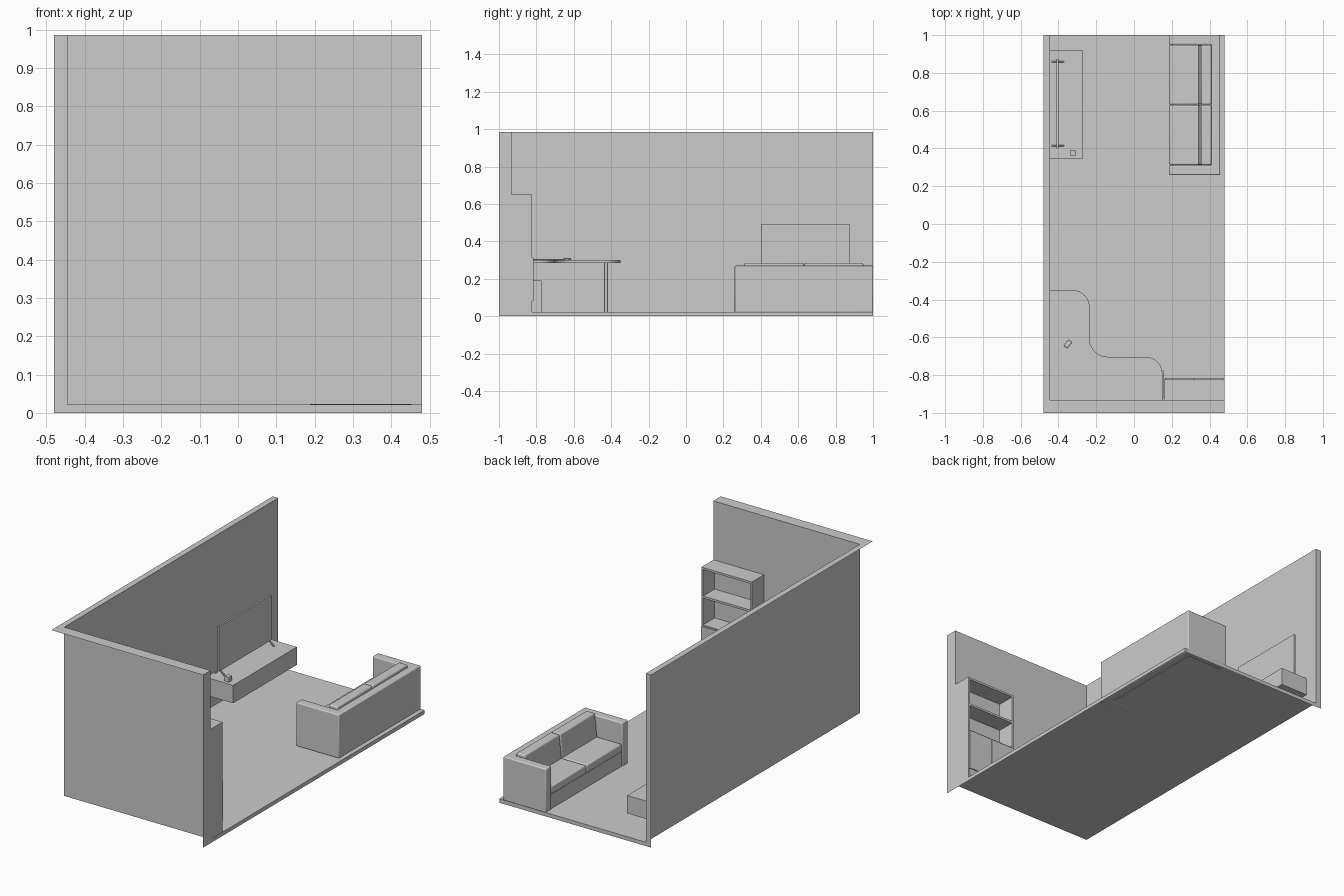
import bpy, bmesh, math
from mathutils import Matrix

if "Cube" in bpy.data.objects:
    bpy.data.objects.remove(bpy.data.objects["Cube"])


def finish(name, bm, bevel=0, segs=3):
    me = bpy.data.meshes.new(name)
    bmesh.ops.recalc_face_normals(bm, faces=bm.faces)
    bm.to_mesh(me)
    bm.free()
    ob = bpy.data.objects.new(name, me)
    bpy.context.collection.objects.link(ob)
    if bevel:
        m = ob.modifiers.new("round", 'BEVEL')
        m.width, m.segments = bevel, segs
        bpy.ops.object.select_all(action='DESELECT')
        ob.select_set(True)
        bpy.context.view_layer.objects.active = ob
        bpy.ops.object.shade_smooth_by_angle(angle=math.radians(35))
    return ob


def box(name, x, y, z, bevel=0):
    bm = bmesh.new()
    bmesh.ops.create_cube(bm, size=1)
    for v in bm.verts:
        v.co = [lo + (c + .5) * (hi - lo) for c, (lo, hi) in zip(v.co, (x, y, z))]
    return finish(name, bm, bevel)


def prism(name, pts, z0, z1, bevel=0):
    bm = bmesh.new()
    f = bm.faces.new([bm.verts.new((x, y, z0)) for x, y in pts])
    r = bmesh.ops.extrude_face_region(bm, geom=[f])
    bmesh.ops.translate(bm, vec=(0, 0, z1 - z0),
                        verts=[g for g in r['geom'] if isinstance(g, bmesh.types.BMVert)])
    return finish(name, bm, bevel)


def cylinder(name, x, y, z0, z1, r, n=20):
    bm = bmesh.new()
    bmesh.ops.create_cone(bm, cap_ends=True, segments=n, radius1=r, radius2=r, depth=z1 - z0,
                          matrix=Matrix.Translation((x, y, (z0 + z1) / 2)))
    return finish(name, bm)


def arc(cx, cy, r, a0, a1, n=10):
    return [(cx + r * math.cos(math.radians(a0 + (a1 - a0) * i / n)),
             cy + r * math.sin(math.radians(a0 + (a1 - a0) * i / n))) for i in range(n + 1)]


# Room shell: three inner faces plus the rims, open on the outside
XI, YI, FL = -.446, -.932, .022
XO, YO, XE, YE, TOP = -.48, -1, .48, 1, .986
bm = bmesh.new()
for quad in (
    [(XI, YI, FL), (XE, YI, FL), (XE, YE, FL), (XI, YE, FL)],
    [(XI, YI, FL), (XI, YE, FL), (XI, YE, TOP), (XI, YI, TOP)],
    [(XI, YI, FL), (XI, YI, TOP), (XE, YI, TOP), (XE, YI, FL)],
    [(XO, YO, TOP), (XI, YI, TOP), (XI, YE, TOP), (XO, YE, TOP)],
    [(XO, YO, TOP), (XE, YO, TOP), (XE, YI, TOP), (XI, YI, TOP)],
    [(XE, YO, 0), (XE, YI, FL), (XE, YI, TOP), (XE, YO, TOP)],
    [(XE, YO, 0), (XE, YE, 0), (XE, YE, FL), (XE, YI, FL)],
    [(XO, YE, 0), (XI, YE, FL), (XI, YE, TOP), (XO, YE, TOP)],
    [(XO, YE, 0), (XE, YE, 0), (XE, YE, FL), (XI, YE, FL)],
):
    bm.faces.new([bm.verts.new(p) for p in quad])
bmesh.ops.remove_doubles(bm, verts=bm.verts, dist=1e-5)
finish("room_shell", bm)

# Sofa: U-shaped frame, base, and two pairs of cushions
prism("sofa_frame", [(.185, .26), (.456, .26), (.456, 1), (.185, 1), (.185, .95),
                     (.41, .95), (.41, .31), (.185, .31)], .02, .27, .006)
box("sofa_base", (.19, .41), (.31, .95), (.02, .105))
for i, (y0, y1) in enumerate(((.312, .63), (.632, .948))):
    box(f"seat_cushion_{i}", (.186, .36), (y0, y1), (.105, .152), .008)
    back = box(f"back_cushion_{i}", (.34, .41), (y0, y1), (.145, .284), .008)
    for v in back.data.vertices:
        if v.co.z > .2 and v.co.x < .38:
            v.co.x += .015

# Floating media shelf, screen on two splayed feet, small box
box("media_shelf", (XI, -.272), (.345, .92), (.11, .212))
box("screen", (-.409, -.399), (.40, .873), (.236, .492))
for i, y in enumerate((.415, .858)):
    for s in (-1, 1):
        bm = bmesh.new()
        vs = [bm.verts.new((x, y + dy, z)) for dy in (-.004, .004)
              for x, z in ((-.404 - .004, .24), (-.404 + .004, .24),
                           (-.404 + s * .03 + .004, .212), (-.404 + s * .03 - .004, .212))]
        bmesh.ops.convex_hull(bm, input=vs)
        finish(f"screen_foot_{i}_{'back' if s < 0 else 'front'}", bm)
box("small_box", (-.338, -.311), (.363, .391), (.212, .24))

# L-shaped desk top with rounded ends and inner corner
outline = ([(XI, YI), (.15, YI)] + arc(.06, -.793, .09, 0, 90)
           + arc(-.14, -.608, .095, 270, 180) + arc(-.325, -.44, .09, 0, 90) + [(XI, -.35)])
prism("desk_top", outline, .284, .3)
cylinder("desk_leg_left", -.34, -.428, FL, .284, .011)
cylinder("desk_leg_right", .07, -.826, FL, .284, .011)

# Computer case beneath the desk, with front plate
box("case_body", (.085, .156), (-.925, -.78), (FL, .19))
box("case_front", (.085, .156), (-.78, -.773), (FL, .19))

# Keyboard and mouse turned towards the corner
kb = box("keyboard", (-.14, .14), (-.038, .038), (0, .007))
kb.location = (-.215, -.762, .3)
kb.rotation_euler.z = math.radians(-37)
mouse = box("mouse", (-.012, .012), (-.02, .02), (0, .01), .004)
mouse.location = (-.35, -.635, .3)
mouse.rotation_euler.z = math.radians(-37)

# Bookcase: sides, boards, back and cabinet doors
BX0, BX1, BY, BT = .16, .479, -.823, .65
for n, x in (("left", BX0), ("right", BX1 - .01)):
    box(f"bookcase_side_{n}", (x, x + .01), (YI, BY), (FL, BT))
for i, z in enumerate((.03, .31, .475, BT - .012)):
    box(f"bookcase_board_{i}", (BX0 + .01, BX1 - .01), (YI, BY), (z, z + .012))
box("bookcase_back", (BX0 + .01, BX1 - .01), (YI, YI + .004), (FL, BT))
mid = (BX0 + BX1) / 2
for n, x0, x1 in (("left", BX0 + .004, mid - .001), ("right", mid + .001, BX1 - .004)):
    box(f"cabinet_door_{n}", (x0, x1), (BY, BY + .007), (.08, .315))
